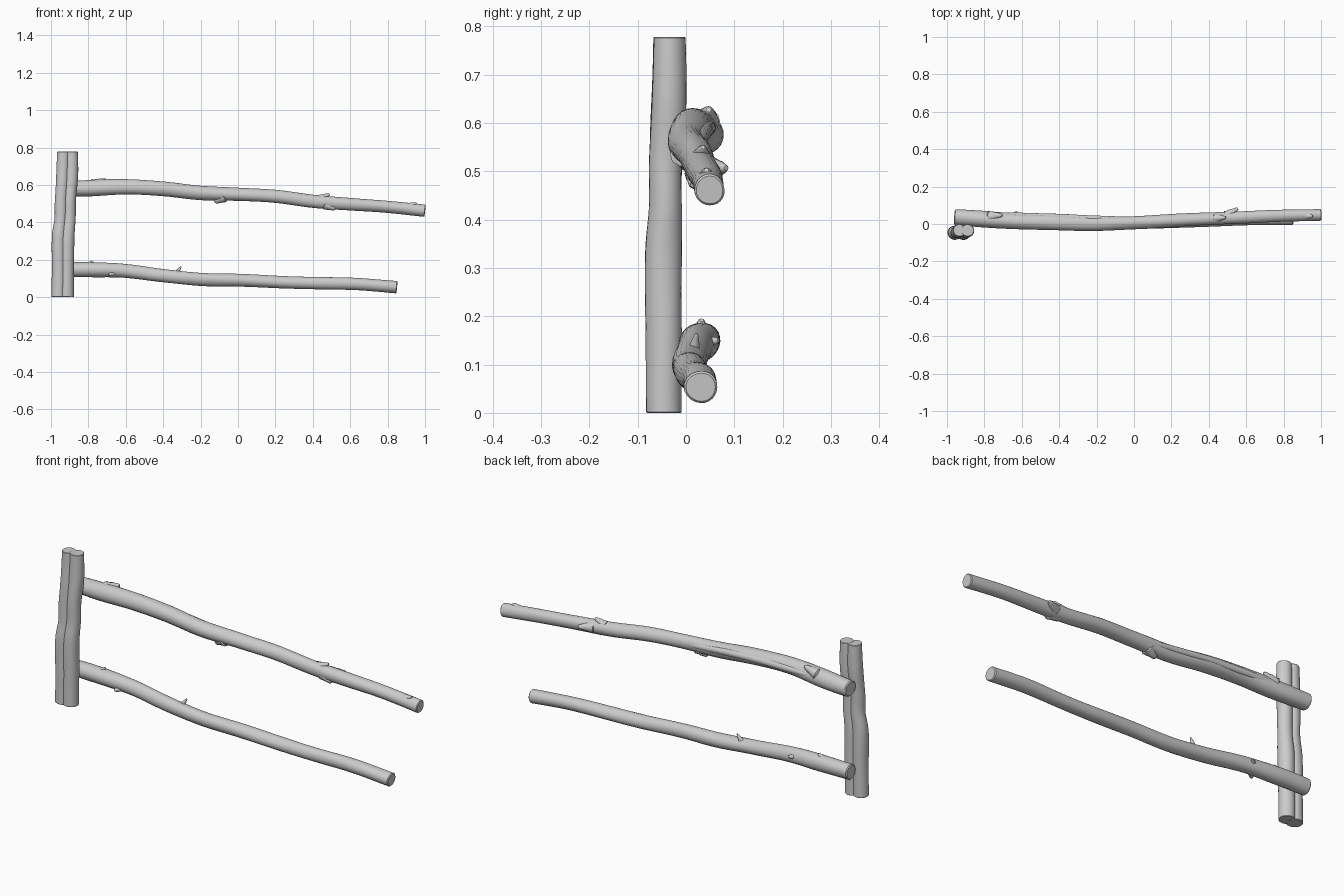
import bpy, bmesh, math, random
from mathutils import Vector

random.seed(4)


def spline(pts, t):
    """Catmull-Rom sample of (x, y, z, radius) points, t in 0..1."""
    n = len(pts) - 1
    i = min(int(t * n), n - 1)
    f = t * n - i
    p = [Vector(pts[max(0, min(n, i + k))]) for k in (-1, 0, 1, 2)]
    return 0.5 * (2 * p[1] + (p[2] - p[0]) * f
                  + (2 * p[0] - 5 * p[1] + 4 * p[2] - p[3]) * f * f
                  + (3 * p[1] - p[0] - 3 * p[2] + p[3]) * f ** 3)


def branch(name, pts, rings=60, sides=24, rough=0.03, rim=0.12):
    """Sweep an irregular round section along a path, with softly worn ends."""
    bm = bmesh.new()
    samples = [spline(pts, i / rings) for i in range(rings + 1)]
    ph = [random.uniform(0, 6.28) for _ in range(4)]
    loops = []

    def ring(c, tan, r, s):
        ref = Vector((0, 1, 0)) if abs(tan.y) < 0.8 else Vector((0, 0, 1))
        u = tan.cross(ref).normalized()
        v = tan.cross(u)
        row = []
        for k in range(sides):
            a = 2 * math.pi * k / sides
            w = 1 + rough * (math.sin(2 * a + 9 * s + ph[0]) * math.sin(13 * s + ph[1])
                             + 0.6 * math.sin(3 * a - 14 * s + ph[2])
                             + 0.4 * math.sin(31 * s + a + ph[3]))
            row.append(bm.verts.new(c + (u * math.cos(a) + v * math.sin(a)) * r * w))
        loops.append(row)

    for i, s in enumerate(samples):
        a, b = samples[max(i - 1, 0)], samples[min(i + 1, rings)]
        tan = (b - a).to_3d().normalized()
        c, r = s.to_3d(), s[3]
        if i == 0:
            ring(c, tan, r * (1 - rim), 0)
            ring(c + tan * r * rim, tan, r, 0)
        elif i == rings:
            ring(c - tan * r * rim, tan, r, 1)
            ring(c, tan, r * (1 - rim), 1)
        else:
            ring(c, tan, r, i / rings)
    for p, q in zip(loops, loops[1:]):
        for k in range(sides):
            m = (k + 1) % sides
            bm.faces.new((p[k], p[m], q[m], q[k]))
    bm.faces.new(loops[0])
    bm.faces.new(loops[-1])
    bmesh.ops.recalc_face_normals(bm, faces=bm.faces)
    me = bpy.data.meshes.new(name)
    bm.to_mesh(me)
    bm.free()
    ob = bpy.data.objects.new(name, me)
    bpy.context.collection.objects.link(ob)
    return ob


def knot(name, base, tip, r0, r1):
    """Short tapered stub of a cut twig growing out of a rail."""
    a, b = Vector(base), Vector(tip)
    m = a.lerp(b, 0.55)
    branch(name, [(*a, r0), (*m, (r0 + r1) * 0.5), (*b, r1)], 8, 12, 0.05, 0.3)


# twin upright poles, standing side by side
post = [(-0.960, -0.046, 0.0, 0.037), (-0.958, -0.046, 0.16, 0.037),
        (-0.957, -0.047, 0.32, 0.038), (-0.947, -0.043, 0.42, 0.034),
        (-0.945, -0.042, 0.52, 0.034), (-0.936, -0.035, 0.65, 0.036),
        (-0.934, -0.034, 0.778, 0.033)]
branch("left_post", post, rough=0.015, rim=0.06)
branch("right_post", [(x + 0.045, y, z, r) for x, y, z, r in post], rough=0.015, rim=0.06)

# upper rail
branch("upper_rail", [
    (-0.96, 0.038, 0.575, 0.040), (-0.80, 0.026, 0.582, 0.044), (-0.60, 0.012, 0.589, 0.041),
    (-0.40, 0.007, 0.580, 0.040), (-0.20, 0.001, 0.557, 0.038), (0.0, 0.007, 0.550, 0.035),
    (0.20, 0.018, 0.538, 0.035), (0.40, 0.028, 0.513, 0.034), (0.60, 0.036, 0.497, 0.033),
    (0.80, 0.045, 0.483, 0.032), (1.0, 0.049, 0.461, 0.032)], 100)

# raised strip of bark on the back of the upper rail
branch("upper_rail_bark_ridge", [
    (-0.86, 0.052, 0.588, 0.010), (-0.65, 0.046, 0.590, 0.016), (-0.40, 0.036, 0.584, 0.018),
    (-0.15, 0.027, 0.562, 0.016), (0.12, 0.026, 0.545, 0.010)], 40, 14)

# lower rail
branch("lower_rail", [
    (-0.96, 0.034, 0.147, 0.038), (-0.78, 0.028, 0.147, 0.040), (-0.60, 0.020, 0.139, 0.036),
    (-0.40, 0.010, 0.115, 0.035), (-0.20, 0.006, 0.095, 0.035), (0.0, 0.008, 0.091, 0.034),
    (0.22, 0.014, 0.080, 0.034), (0.44, 0.020, 0.074, 0.033), (0.65, 0.027, 0.070, 0.033),
    (0.85, 0.031, 0.053, 0.034)], 90)

# twig stubs
knot("upper_knot_under", (-0.07, 0.003, 0.540), (-0.125, 0.0, 0.509), 0.034, 0.010)
knot("upper_knot_top_near", (-0.78, 0.040, 0.600), (-0.705, 0.047, 0.628), 0.030, 0.008)
knot("upper_knot_top_far", (0.43, 0.030, 0.520), (0.49, 0.035, 0.550), 0.026, 0.006)
knot("upper_knot_low_far", (0.46, 0.026, 0.497), (0.52, 0.016, 0.472), 0.028, 0.010)
knot("upper_knot_back", (0.49, 0.040, 0.505), (0.555, 0.083, 0.507), 0.030, 0.007)
knot("upper_knot_end", (0.90, 0.045, 0.478), (0.955, 0.042, 0.502), 0.024, 0.007)
knot("lower_twig", (-0.33, 0.015, 0.125), (-0.305, 0.022, 0.164), 0.014, 0.003)
knot("lower_knot_top", (-0.81, 0.030, 0.160), (-0.775, 0.032, 0.192), 0.020, 0.006)
knot("lower_knot_back", (-0.66, 0.030, 0.145), (-0.625, 0.067, 0.150), 0.018, 0.005)
knot("lower_knot_front", (-0.66, 0.010, 0.130), (-0.69, -0.018, 0.118), 0.018, 0.006)

# smooth bark, crisp sawn ends
bpy.ops.object.select_all(action='SELECT')
bpy.context.view_layer.objects.active = bpy.context.selected_objects[0]
bpy.ops.object.shade_smooth_by_angle(angle=math.radians(40))
